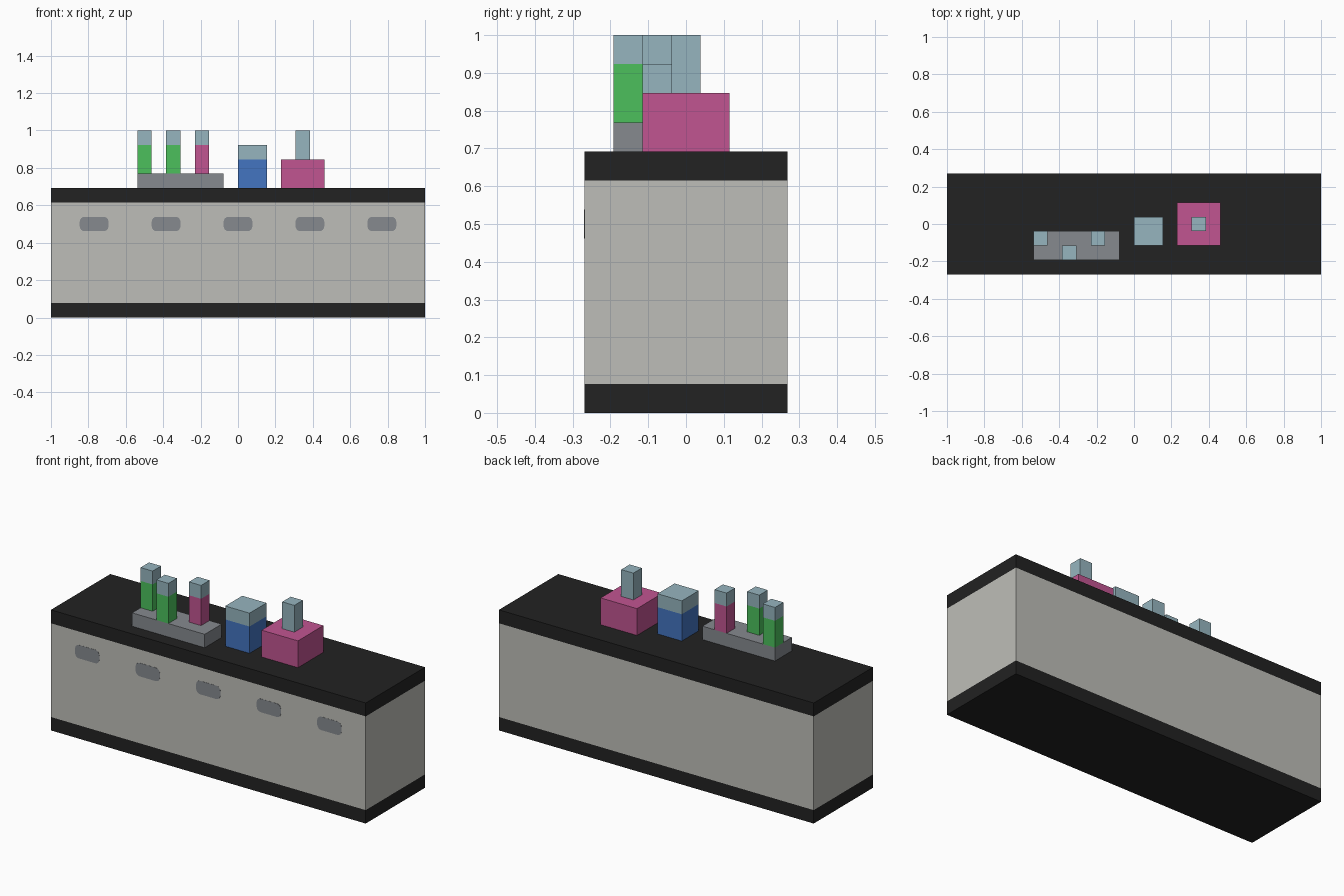
import bpy, bmesh, math

if "Cube" in bpy.data.objects:
    bpy.data.objects.remove(bpy.data.objects["Cube"], do_unlink=True)

U = 1 / 13  # modelling grid unit


def material(name, rgb):
    """Flat material from 0-255 sRGB values, stored as linear."""
    lin = [((c / 255 + 0.055) / 1.055) ** 2.4 for c in rgb]
    mat = bpy.data.materials.new(name)
    mat.use_nodes = True
    bsdf = next(n for n in mat.node_tree.nodes if n.type == 'BSDF_PRINCIPLED')
    bsdf.inputs["Base Color"].default_value = (*lin, 1)
    bsdf.inputs["Roughness"].default_value = 0.8
    mat.diffuse_color = (*lin, 1)
    return mat


BLACK = material("black", (34, 34, 34))
STONE = material("warm light grey", (190, 190, 184))
GREY = material("mid grey", (134, 138, 143))
GLASS = material("pale blue grey", (150, 181, 191))
GREEN = material("green", (76, 192, 92))
BLUE = material("blue", (68, 117, 193))
PINK = material("pink", (193, 85, 145))


def add_object(name, bm, mat):
    mesh = bpy.data.meshes.new(name)
    bmesh.ops.recalc_face_normals(bm, faces=bm.faces)
    bm.to_mesh(mesh)
    bm.free()
    mesh.materials.append(mat)
    obj = bpy.data.objects.new(name, mesh)
    bpy.context.collection.objects.link(obj)
    return obj


def box(name, mat, x, y, z):
    """Box spanning the given (low, high) ranges in grid units."""
    bm = bmesh.new()
    bmesh.ops.create_cube(bm, size=1)
    for v in bm.verts:
        for i, (lo, hi) in enumerate((x, y, z)):
            v.co[i] = U * ((lo + hi) / 2 + v.co[i] * (hi - lo))
    return add_object(name, bm, mat)


def rounded_plate(name, mat, cx, cz, w, h, r, y_front, depth):
    """Thin front-facing plate with rounded corners."""
    bm = bmesh.new()
    verts = []
    for k, (sx, sz) in enumerate(((1, 1), (-1, 1), (-1, -1), (1, -1))):
        for j in range(5):
            a = math.radians(90 * k + 22.5 * j)
            verts.append(bm.verts.new((cx + sx * (w / 2 - r) + r * math.cos(a), y_front,
                                       cz + sz * (h / 2 - r) + r * math.sin(a))))
    face = bm.faces.new(verts)
    ext = bmesh.ops.extrude_face_region(bm, geom=[face], use_keep_orig=True)
    moved = [g for g in ext["geom"] if isinstance(g, bmesh.types.BMVert)]
    bmesh.ops.translate(bm, verts=moved, vec=(0, depth, 0))
    return add_object(name, bm, mat)


# Counter: plinth, cabinet body and worktop
for name, mat, z in (("plinth", BLACK, (0, 1)), ("cabinet_body", STONE, (1, 8)),
                     ("worktop", BLACK, (8, 9))):
    box(name, mat, (-13, 13), (-3.5, 3.5), z)

# Drawer handles along the front
for i in range(5):
    rounded_plate(f"handle_{i + 1}", GREY, (i - 2) * 5 * U, 6.5 * U,
                  2 * U, U, 0.026, -3.5 * U - 0.001, 0.004)

# Tray with three small capped bottles
box("tray", GREY, (-7, -1), (-2.5, -0.5), (9, 10))
for i, (x, y, mat) in enumerate(((-7, -1.5, GREEN), (-5, -2.5, GREEN), (-3, -1.5, PINK))):
    box(f"bottle_{i + 1}", mat, (x, x + 1), (y, y + 1), (10, 12))
    box(f"bottle_cap_{i + 1}", GLASS, (x, x + 1), (y, y + 1), (12, 13))

# Wide jar with lid
box("jar", BLUE, (0, 2), (-1.5, 0.5), (9, 11))
box("jar_lid", GLASS, (0, 2), (-1.5, 0.5), (11, 12))

# Square flask with a tall neck
box("flask", PINK, (3, 6), (-1.5, 1.5), (9, 11))
box("flask_neck", GLASS, (4, 5), (-0.5, 0.5), (11, 13))
